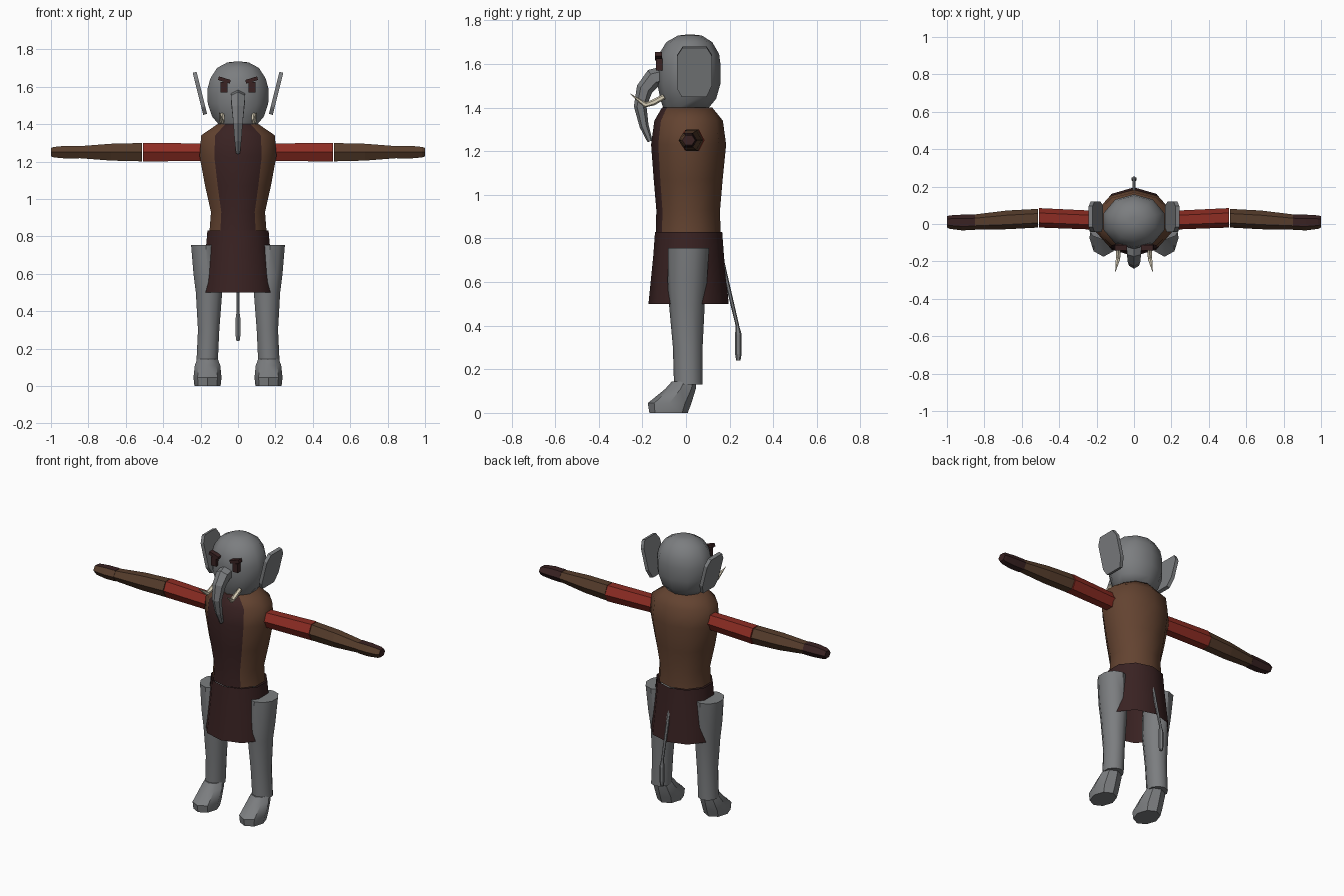
import bpy, bmesh, math
from mathutils import Vector, Matrix

cube = bpy.data.objects.get("Cube")
if cube:
    bpy.data.objects.remove(cube, do_unlink=True)


def material(name, rgb):
    m = bpy.data.materials.new(name)
    m.use_nodes = True
    color = (*rgb, 1)
    m.diffuse_color = color
    bsdf = next(n for n in m.node_tree.nodes if n.type == 'BSDF_PRINCIPLED')
    bsdf.inputs["Base Color"].default_value = color
    return m


SKIN = material("grey_skin", (0.20, 0.207, 0.215))
LEATHER = material("brown_leather", (0.125, 0.056, 0.03))
CLOTH = material("dark_maroon_cloth", (0.041, 0.016, 0.016))
RED = material("red_sleeve", (0.27, 0.026, 0.017))
BRACER = material("umber_bracer", (0.095, 0.047, 0.025))
IVORY = material("ivory", (0.70, 0.63, 0.48))


def finish(name, bm, mats, rule=None, smooth=None):
    """Turn a bmesh into an object, colouring faces by rule(normal)."""
    bmesh.ops.recalc_face_normals(bm, faces=bm.faces)
    bm.normal_update()
    if rule:
        for f in bm.faces:
            f.material_index = rule(f.normal)
    me = bpy.data.meshes.new(name)
    bm.to_mesh(me)
    bm.free()
    for m in mats:
        me.materials.append(m)
    ob = bpy.data.objects.new(name, me)
    bpy.context.collection.objects.link(ob)
    if smooth:
        bpy.ops.object.select_all(action='DESELECT')
        ob.select_set(True)
        bpy.context.view_layer.objects.active = ob
        bpy.ops.object.shade_smooth_by_angle(angle=math.radians(smooth))
    return ob


def loft(name, rings, sides, mats, caps=True, rule=None, smooth=None):
    """Skin a list of rings, each (centre, u axis, v axis)."""
    bm = bmesh.new()
    loops = []
    for c, u, v in rings:
        angles = [math.tau * i / sides for i in range(sides)]
        loops.append([bm.verts.new(c + u * math.sin(a) - v * math.cos(a)) for a in angles])
    for a, b in zip(loops, loops[1:]):
        for i in range(sides):
            j = (i + 1) % sides
            bm.faces.new((a[i], a[j], b[j], b[i]))
    if caps:
        bm.faces.new(loops[0])
        bm.faces.new(loops[-1])
    return finish(name, bm, mats, rule, smooth)


def level(z, y, rx, ry, x=0):
    """Horizontal elliptical ring."""
    return Vector((x, y, z)), Vector((rx, 0, 0)), Vector((0, ry, 0))


def along(points, radii):
    """Round rings square to a path."""
    pts = [Vector(p) for p in points]
    out = []
    for i, p in enumerate(pts):
        t = (pts[min(i + 1, len(pts) - 1)] - pts[max(i - 1, 0)]).normalized()
        u = (Vector((1, 0, 0)) - t * t.x).normalized()
        out.append((p, u * radii[i], u.cross(t) * radii[i]))
    return out


def box(name, centre, size, mat, tilt=0):
    bm = bmesh.new()
    bmesh.ops.create_cube(bm, size=1)
    place = Matrix.Translation(centre) @ Matrix.Rotation(tilt, 4, 'Y') @ Matrix.Diagonal((*size, 1))
    bmesh.ops.transform(bm, matrix=place, verts=bm.verts)
    return finish(name, bm, [mat])


def front_panel(n):
    return int(abs(n.z) < 0.9 and n.y < -0.75 * math.hypot(n.x, n.y))


# Head
loft("head", [level(1.40, 0.0, 0.11, 0.105), level(1.44, 0.01, 0.145, 0.128),
              level(1.51, 0.013, 0.17, 0.145), level(1.59, 0.013, 0.171, 0.146),
              level(1.645, 0.014, 0.155, 0.138), level(1.70, 0.015, 0.118, 0.105),
              level(1.73, 0.018, 0.06, 0.055), level(1.734, 0.018, 0.02, 0.02)],
     10, [SKIN], smooth=50)

# Torso with a dark front panel, and the open skirt
loft("torso", [level(0.83, 0.01, 0.16, 0.148), level(0.93, 0.01, 0.152, 0.146),
               level(1.07, 0.01, 0.185, 0.158), level(1.23, 0.012, 0.216, 0.172),
               level(1.34, 0.012, 0.207, 0.157), level(1.40, 0.005, 0.115, 0.115)],
     10, [LEATHER, CLOTH], rule=front_panel, smooth=50)
loft("skirt", [level(0.83, 0.012, 0.172, 0.154), level(0.72, 0.012, 0.182, 0.162),
               level(0.50, 0.012, 0.205, 0.184)],
     10, [CLOTH], caps=False, smooth=50)

# Trunk and tail
loft("trunk", along([(0, -0.10, 1.545), (0, -0.15, 1.535), (0, -0.19, 1.485), (0, -0.21, 1.405),
                     (0, -0.192, 1.315), (0, -0.165, 1.245)],
                    [0.045, 0.044, 0.038, 0.029, 0.021, 0.012]), 6, [SKIN])
loft("tail", along([(0, 0.16, 0.72), (0, 0.20, 0.55), (0, 0.238, 0.39)],
                   [0.01, 0.009, 0.008]), 6, [SKIN])
loft("tail_tuft", along([(0, 0.235, 0.405), (0, 0.24, 0.36), (0, 0.24, 0.27), (0, 0.24, 0.24)],
                        [0.007, 0.015, 0.015, 0.01]), 6, [SKIN])


def arm_rings(stations):
    """Hexagonal rings from (x, y, half depth, half height)."""
    return [(Vector((x, y, 1.25)), Vector((0, 0, h / 0.866)), Vector((0, d, 0)))
            for x, y, d, h in stations]


for s, side in ((1, "left"), (-1, "right")):
    # Arms
    loft(side + "_sleeve", arm_rings([(s * 0.15, 0.018, 0.05, 0.046), (s * 0.508, 0.033, 0.052, 0.05)]),
         6, [RED])
    loft(side + "_bracer", arm_rings([(s * 0.512, 0.031, 0.05, 0.049), (s * 0.68, 0.022, 0.05, 0.045),
                                      (s * 0.86, 0.01, 0.04, 0.031)]), 6, [BRACER])
    # Hand: brown on the front, dark elsewhere
    loft(side + "_hand", arm_rings([(s * 0.85, 0.01, 0.042, 0.034), (s * 0.92, 0.008, 0.042, 0.034),
                                    (s * 0.985, 0.01, 0.036, 0.028), (s, 0.012, 0.03, 0.022)]),
         6, [CLOTH, BRACER], rule=lambda n: int(n.y < -0.3))

    # Legs and feet
    loft(side + "_leg", [level(0.755, 0.012, 0.083, 0.094, s * 0.172),
                         level(0.60, 0.006, 0.08, 0.09, s * 0.162),
                         level(0.50, 0.004, 0.074, 0.082, s * 0.155),
                         level(0.30, 0.008, 0.06, 0.068, s * 0.157),
                         level(0.13, 0.01, 0.06, 0.065, s * 0.165)], 10, [SKIN], smooth=40)
    loft(side + "_foot", [level(0.145, -0.008, 0.055, 0.056, s * 0.163),
                          level(0.11, -0.025, 0.068, 0.07, s * 0.163),
                          level(0.045, -0.075, 0.075, 0.1, s * 0.163),
                          level(0.0, -0.08, 0.07, 0.088, s * 0.163)], 8, [SKIN], smooth=40)

    # Ear: a chamfered plate leaning outward
    outline = [(-0.015, 1.68), (0.095, 1.68), (0.12, 1.64), (0.12, 1.51),
               (0.095, 1.455), (-0.02, 1.455), (-0.042, 1.495), (-0.042, 1.64)]
    bm = bmesh.new()
    rims = []
    for offset, dz in ((0, 0), (0.021, -0.006)):
        rims.append([bm.verts.new((s * (0.165 + offset + (z - 1.455) * 0.25), y, z + dz))
                     for y, z in outline])
        bm.faces.new(rims[-1])
    for i in range(len(outline)):
        j = (i + 1) % len(outline)
        bm.faces.new((rims[0][i], rims[0][j], rims[1][j], rims[1][i]))
    finish(side + "_ear", bm, [SKIN])

    # Eye, brow and tusk
    box(side + "_eye", (s * 0.075, -0.123, 1.597), (0.036, 0.03, 0.055), CLOTH)
    box(side + "_brow", (s * 0.073, -0.126, 1.636), (0.066, 0.03, 0.02), CLOTH, tilt=-s * 0.3)
    loft(side + "_tusk", along([(s * 0.085, -0.10, 1.45), (s * 0.083, -0.15, 1.423),
                                (s * 0.086, -0.187, 1.412), (s * 0.1, -0.256, 1.463)],
                               [0.012, 0.014, 0.013, 0.001]), 6, [IVORY])
